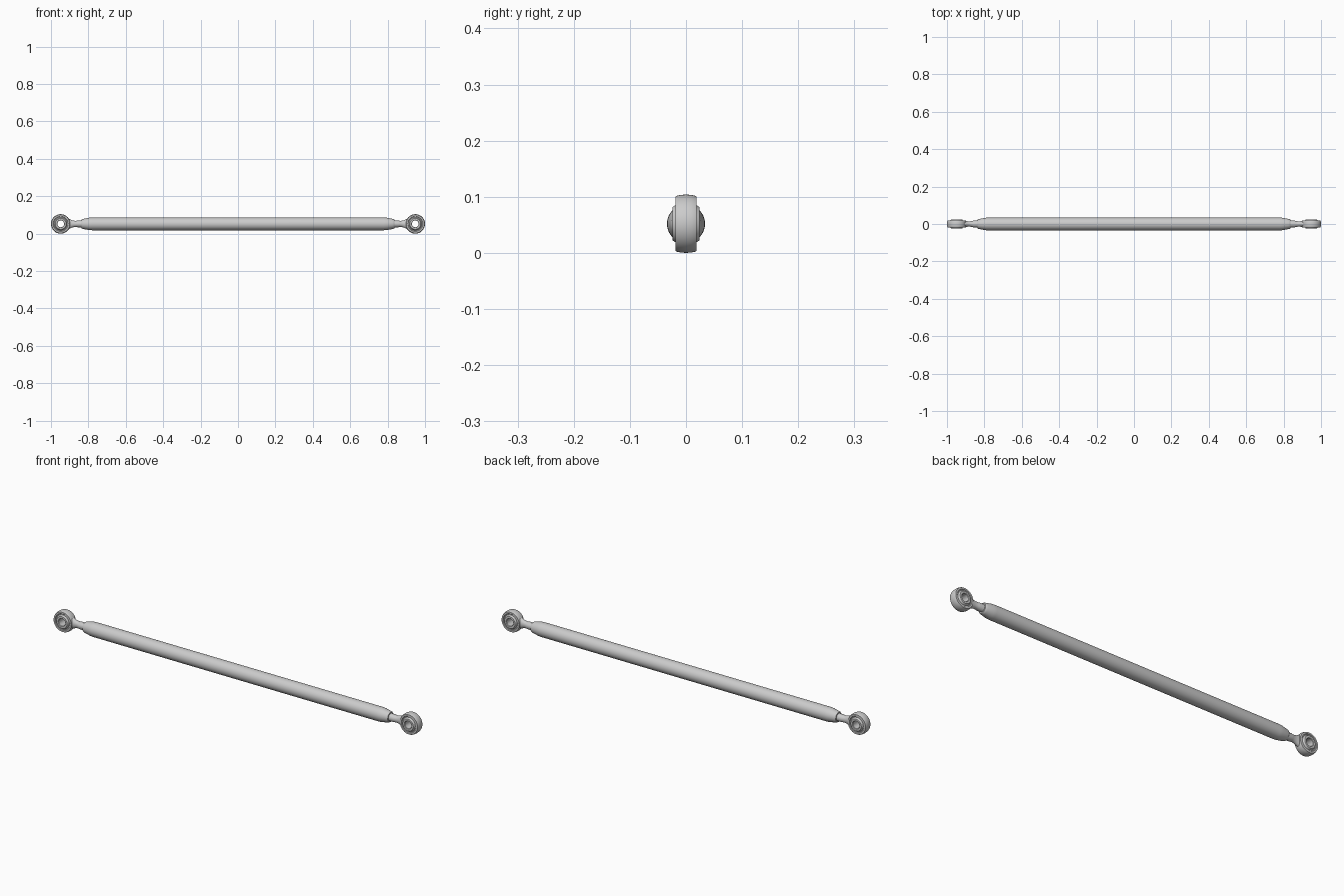
import bpy, bmesh, math
from mathutils import Vector

if "Cube" in bpy.data.objects:
    bpy.data.objects.remove(bpy.data.objects["Cube"])

Z = 0.052      # axis height of the rod
EYE_X = 0.948  # eye centre
SEG = 48


def loft(name, rings, closed=False, caps=False):
    """Skin a list of point rings into one smooth-shaded object."""
    bm = bmesh.new()
    loops = [[bm.verts.new(p) for p in ring] for ring in rings]
    pairs = list(zip(loops, loops[1:]))
    if closed:
        pairs.append((loops[-1], loops[0]))
    for a, b in pairs:
        n = len(a)
        for i in range(n):
            j = (i + 1) % n
            bm.faces.new((a[i], a[j], b[j], b[i]))
    if caps:
        bm.faces.new(loops[0])
        bm.faces.new(loops[-1])
    bmesh.ops.recalc_face_normals(bm, faces=bm.faces)
    me = bpy.data.meshes.new(name)
    bm.to_mesh(me)
    bm.free()
    ob = bpy.data.objects.new(name, me)
    bpy.context.collection.objects.link(ob)
    bpy.ops.object.select_all(action='DESELECT')
    ob.select_set(True)
    bpy.context.view_layer.objects.active = ob
    bpy.ops.object.shade_smooth_by_angle(angle=math.radians(30))
    return ob


def angles():
    return [2 * math.pi * i / SEG for i in range(SEG)]


def ring_x(x, ry, rz):
    return [Vector((x, ry * math.cos(t), Z + rz * math.sin(t))) for t in angles()]


def ring_y(cx, y, r):
    return [Vector((cx + r * math.cos(t), y, Z + r * math.sin(t))) for t in angles()]


# main tube with swaged ends
half = [(0.78, 0.034), (0.795, 0.0332), (0.825, 0.0275), (0.832, 0.026), (0.836, 0.0235)]
tube = [(-x, r) for x, r in reversed(half)] + half
loft("main_tube", [ring_x(x, r, r) for x, r in tube], caps=True)

# eye housing: barrel outside, chamfered lip and spherical socket inside
W = 0.019
outer = [(-W, 0.0485), (-0.0165, 0.0498), (-0.009, 0.0514), (0, 0.052),
         (0.009, 0.0514), (0.0165, 0.0498), (W, 0.0485)]
inner = [(W, 0.0405), (0.0165, 0.0385), (0.0165, 0.0345), (0.009, 0.0375), (0, 0.0385),
         (-0.009, 0.0375), (-0.0165, 0.0345), (-0.0165, 0.0385), (-W, 0.0405)]

# drilled ball: truncated sphere with a bore
R, YB, BORE = 0.038, 0.0245, 0.018
ball = [(YB * k / 6, math.sqrt(R * R - (YB * k / 6) ** 2)) for k in range(-6, 7)]
ball += [(YB, BORE + 0.002), (YB - 0.002, BORE), (-YB + 0.002, BORE), (-YB, BORE + 0.002)]

# shank: x, half width y, half height z
shank = [(0.80, 0.018, 0.018), (0.858, 0.018, 0.018), (0.864, 0.0165, 0.0165),
         (0.876, 0.0145, 0.017), (0.888, 0.0145, 0.020), (0.898, 0.0155, 0.025),
         (0.908, 0.0165, 0.030)]

for side, s in (("left", -1), ("right", 1)):
    loft(side + "_eye_housing", [ring_y(s * EYE_X, y, r) for y, r in outer + inner], closed=True)
    loft(side + "_ball", [ring_y(s * EYE_X, y, r) for y, r in ball], closed=True)
    loft(side + "_shank", [ring_x(s * x, ry, rz) for x, ry, rz in shank], caps=True)
